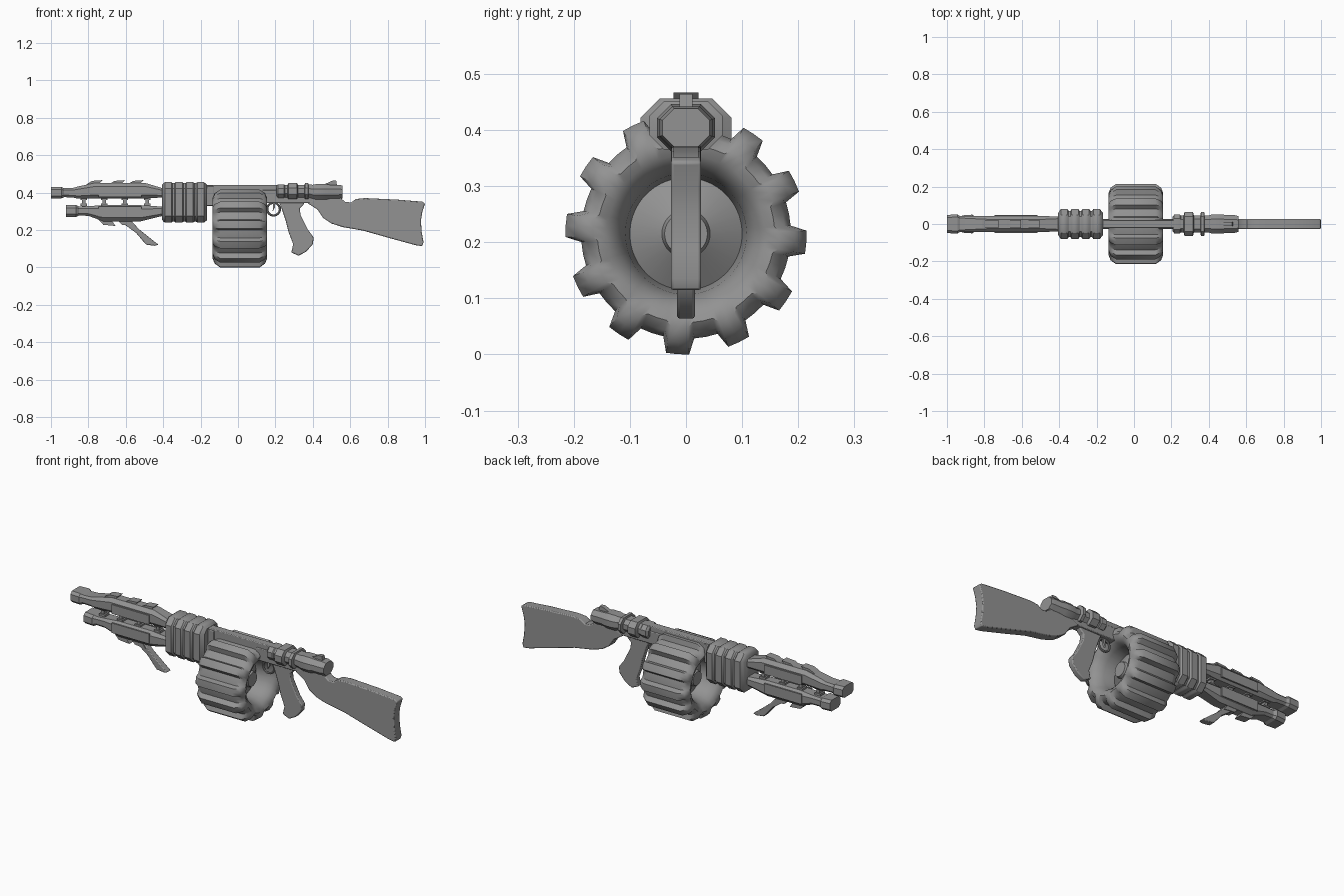
import bpy, bmesh, math

steel = bpy.data.materials.new("grey steel")
steel.diffuse_color = (0.29, 0.29, 0.29, 1)


def finish(name, bm, bevel=0.0, angle=35):
    """Turn a bmesh into a smooth-by-angle object with an optional soft edge."""
    bmesh.ops.recalc_face_normals(bm, faces=bm.faces)
    me = bpy.data.meshes.new(name)
    bm.to_mesh(me)
    bm.free()
    ob = bpy.data.objects.new(name, me)
    bpy.context.collection.objects.link(ob)
    me.materials.append(steel)
    if bevel:
        mod = ob.modifiers.new("soft edges", 'BEVEL')
        mod.width, mod.segments = bevel, 2
        mod.limit_method, mod.angle_limit = 'ANGLE', math.radians(40)
    bpy.ops.object.select_all(action='DESELECT')
    ob.select_set(True)
    bpy.context.view_layer.objects.active = ob
    bpy.ops.object.shade_smooth_by_angle(angle=math.radians(angle))
    return ob


def skin(bm, rings, caps=True):
    """Bridge closed rings of equal length."""
    vs = [[bm.verts.new(p) for p in ring] for ring in rings]
    n = len(vs[0])
    for a, b in zip(vs, vs[1:]):
        for i in range(n):
            j = (i + 1) % n
            bm.faces.new((a[i], a[j], b[j], b[i]))
    if caps:
        bm.faces.new(vs[0])
        bm.faces.new(vs[-1][::-1])


def loft(name, sections, cut=0.45, angle=25):
    """Octagonal body along x; sections are (x, centre z, half y, half z)."""
    rings = []
    for x, zc, hy, hz in sections:
        c = cut * min(hy, hz)
        oct8 = [(hy, hz - c), (hy - c, hz), (c - hy, hz), (-hy, hz - c),
                (-hy, c - hz), (c - hy, -hz), (hy - c, -hz), (hy, c - hz)]
        rings.append([(x, y, zc + z) for y, z in oct8])
    bm = bmesh.new()
    skin(bm, rings)
    return finish(name, bm, angle=angle)


def plate(name, outline, half, y=0.0, bevel=0.0):
    """Outline in x, z extruded across y."""
    bm = bmesh.new()
    skin(bm, [[(x, y + s * half, z) for x, z in outline] for s in (-1, 1)])
    return finish(name, bm, bevel)


def box(name, x0, x1, z0, z1, half, y=0.0, bevel=0.0):
    return plate(name, [(x0, z0), (x1, z0), (x1, z1), (x0, z1)], half, y, bevel)


# Twin barrels with square muzzles and swollen shrouds
loft("upper_barrel", [
    (-1.0, .40, .048, .031), (-.945, .40, .052, .031), (-.93, .40, .042, .024),
    (-.88, .40, .042, .026), (-.86, .40, .043, .032), (-.76, .411, .043, .042),
    (-.50, .411, .043, .042), (-.41, .40, .040, .026), (-.38, .40, .040, .026)])
loft("lower_barrel", [
    (-.92, .302, .046, .031), (-.865, .302, .050, .031), (-.85, .302, .040, .024),
    (-.80, .302, .040, .026), (-.72, .290, .043, .043), (-.52, .290, .043, .043),
    (-.41, .300, .040, .026), (-.38, .300, .040, .026)])

# Posts between the barrels
for i, x in enumerate((-.825, -.715, -.605, -.485)):
    box(f"barrel_post_{i}", x - .009, x + .009, .32, .385, .014)
    for z in (.336, .368):
        box(f"post_collar_{i}", x - .018, x + .018, z - .006, z + .006, .02)

# Side plates on both shrouds
for s in (-1, 1):
    box("upper_side_plate", -.745, -.515, .377, .428, .004, s * .045)
    box("lower_side_plate", -.745, -.515, .270, .325, .004, s * .045)

# Swept vent fins, above and below
for x in (-.76, -.64, -.54):
    plate("top_fin", [(x - .05, .445), (x - .02, .463), (x + .035, .467),
                      (x + .01, .44)], .022)
for x in (-.70, -.60):
    plate("bottom_fin", [(x - .05, .26), (x - .02, .228), (x + .045, .222),
                         (x + .02, .26)], .022)

# Folded front leg with flared foot
plate("folding_leg", [(-.635, .25), (-.57, .25), (-.53, .205), (-.455, .145),
                      (-.425, .122), (-.445, .116), (-.49, .122), (-.50, .132),
                      (-.545, .185)], .018, bevel=.004)

# Ribbed forend: four swollen bands separated by grooves
sections = [(-.405, .348, .060, .095)]
for i in range(4):
    x = -.398 + i * .058
    sections += [(x, .348, .070, .103), (x + .007, .348, .081, .108),
                 (x + .042, .348, .081, .108), (x + .049, .348, .070, .103)]
sections.append((-.166, .348, .060, .095))
loft("ribbed_forend", sections, cut=.42, angle=40)

# Receiver spine
box("receiver", -.19, .30, .375, .442, .022, bevel=.004)
box("receiver_front_block", -.18, -.13, .33, .435, .026, bevel=.004)
box("receiver_lower_frame", .13, .46, .345, .415, .026, bevel=.004)
box("receiver_rear", .28, .555, .358, .40, .026, bevel=.004)

# Rear tube with raised collars and a flared end
loft("rear_tube", [
    (.205, .408, .036, .030), (.215, .408, .050, .036), (.245, .408, .050, .036),
    (.25, .408, .045, .034), (.265, .408, .045, .034), (.27, .408, .065, .043),
    (.315, .408, .065, .043), (.32, .408, .046, .034), (.355, .408, .046, .034),
    (.358, .408, .065, .043), (.375, .408, .065, .043), (.378, .408, .046, .036),
    (.40, .404, .046, .038), (.42, .404, .052, .042), (.47, .404, .052, .042),
    (.49, .404, .047, .038), (.54, .404, .047, .038), (.558, .404, .042, .034)],
    cut=.6)
plate("rear_sight", [(.44, .435), (.505, .464), (.525, .464), (.53, .435)], .012)

# Drum magazine: lathe profile (x, radius, tooth height)
profile = [(-.07, .0, 0), (-.07, .038, 0), (-.055, .043, 0), (-.02, .10, 0),
           (-.08, .108, 0), (-.115, .122, 0), (-.13, .14, .002), (-.136, .158, .008),
           (-.125, .176, .018), (-.095, .187, .028),
           (.115, .187, .028), (.145, .176, .018), (.156, .158, .008),
           (.15, .14, .002), (.135, .122, 0), (.10, .108, 0), (.04, .10, 0),
           (.075, .043, 0), (.09, .038, 0), (.09, .0, 0)]
tooth = [(-8.5, 0), (-5.5, 1), (0, 1), (5.5, 1), (8.5, 0), (15, 0)]
angles = [(math.radians(-94 + 30 * k + a), h) for k in range(12) for a, h in tooth]
bm = bmesh.new()
skin(bm, [[(x, (r + t * h) * math.cos(a), .215 + (r + t * h) * math.sin(a))
           for a, h in angles] for x, r, t in profile], caps=False)
bmesh.ops.remove_doubles(bm, verts=bm.verts, dist=1e-5)
finish("drum_magazine", bm, angle=40)

# Trigger guard ring and trigger
bpy.ops.mesh.primitive_torus_add(major_radius=.034, minor_radius=.006,
                                 major_segments=24, minor_segments=8,
                                 location=(.19, 0, .312),
                                 rotation=(math.pi / 2, 0, 0))
guard = bpy.context.object
guard.name = "trigger_guard"
guard.data.materials.append(steel)
bpy.ops.object.shade_smooth_by_angle()
plate("trigger", [(.185, .35), (.20, .35), (.197, .32), (.185, .30), (.187, .32)], .006)

# Pistol grip
plate("pistol_grip", [(.215, .36), (.36, .36), (.35, .335), (.33, .315),
                      (.335, .28), (.375, .20), (.405, .16), (.40, .125),
                      (.365, .085), (.325, .063), (.285, .08), (.295, .125),
                      (.27, .19), (.255, .25), (.235, .31)], .016, bevel=.005)

# Shoulder stock with curved butt
plate("stock", [(.37, .345), (.42, .37), (.55, .37), (.575, .35), (.605, .348),
                (.63, .366), (.68, .371), (.85, .363), (.985, .352), (1.0, .343),
                (.985, .295), (.978, .25), (.982, .19), (.992, .135), (.985, .114),
                (.95, .119), (.80, .16), (.67, .197), (.56, .216), (.50, .235),
                (.455, .265), (.425, .31)], .027, bevel=.005)
